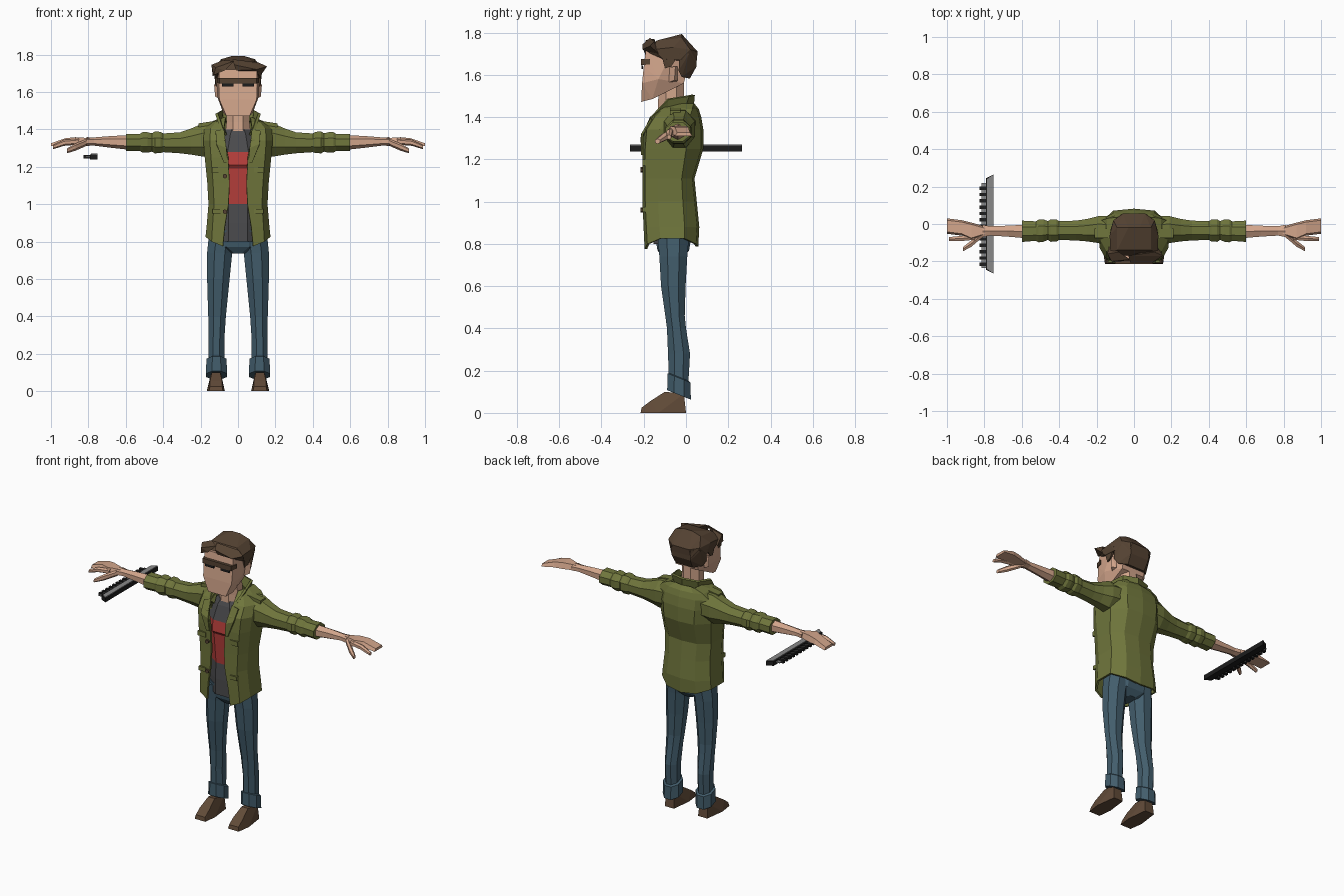
import bpy
import bmesh
import math
from mathutils import Vector

if "Cube" in bpy.data.objects:
    bpy.data.objects.remove(bpy.data.objects["Cube"], do_unlink=True)


def make_material(name, red, green, blue):
    mat = bpy.data.materials.new(name)
    mat.use_nodes = True
    mat.diffuse_color = (red, green, blue, 1)
    mat.node_tree.nodes["Principled BSDF"].inputs["Base Color"].default_value = (red, green, blue, 1)
    return mat


OLIVE = make_material("olive jacket", .16, .18, .045)
DENIM = make_material("blue denim", .055, .11, .15)
SKIN = make_material("skin", .65, .38, .26)
HAIR = make_material("dark brown hair", .09, .055, .032)
LEATHER = make_material("brown leather", .12, .07, .04)
CHARCOAL = make_material("charcoal cloth", .07, .07, .075)
RED = make_material("red cloth", .48, .05, .045)
STEEL = make_material("grey steel", .25, .25, .25)
BLACK = make_material("black", .012, .012, .012)

X, Y, Z = Vector((1, 0, 0)), Vector((0, 1, 0)), Vector((0, 0, 1))


def finish(name, bm, mats, mirror=False, thickness=0):
    """Turn a bmesh into an object, optionally mirrored across x and thickened."""
    bmesh.ops.recalc_face_normals(bm, faces=bm.faces)
    mesh = bpy.data.meshes.new(name)
    bm.to_mesh(mesh)
    bm.free()
    for mat in mats:
        mesh.materials.append(mat)
    obj = bpy.data.objects.new(name, mesh)
    bpy.context.collection.objects.link(obj)
    if mirror:
        obj.modifiers.new("Mirror", "MIRROR").merge_threshold = .001
    if thickness:
        solid = obj.modifiers.new("Thickness", "SOLIDIFY")
        solid.thickness, solid.offset = thickness, 0
    return obj


def loft(name, rings, *mats, closed=True, mirror=False, thickness=0, rule=None):
    """Skin a row of matching rings; closed rings get end caps."""
    bm = bmesh.new()
    rows = [[bm.verts.new(p) for p in ring] for ring in rings]
    count = len(rows[0])
    for low, high in zip(rows, rows[1:]):
        for i in range(count if closed else count - 1):
            j = (i + 1) % count
            bm.faces.new((low[i], low[j], high[j], high[i]))
    if closed:
        bm.faces.new(rows[0])
        bm.faces.new(rows[-1])
    if rule:
        for face in bm.faces:
            face.material_index = rule(face.calc_center_median())
    return finish(name, bm, mats, mirror, thickness)


def hull(name, points, mat, mirror=False, symmetric=False):
    """Faceted solid around a few corner points."""
    bm = bmesh.new()
    for x, y, z in points:
        bm.verts.new((x, y, z))
        if symmetric and x:
            bm.verts.new((-x, y, z))
    result = bmesh.ops.convex_hull(bm, input=bm.verts)
    loose = [v for v in set(result["geom_interior"] + result["geom_unused"])
             if isinstance(v, bmesh.types.BMVert)]
    bmesh.ops.delete(bm, geom=loose, context="VERTS")
    bmesh.ops.dissolve_limit(bm, angle_limit=.02, verts=bm.verts, edges=bm.edges)
    return finish(name, bm, [mat], mirror)


def block(name, low, high, mat, mirror=False):
    return hull(name, [(x, y, z) for x in (low[0], high[0])
                       for y in (low[1], high[1]) for z in (low[2], high[2])], mat, mirror)


def oval(center, u, v, ru, rv, sides=8):
    """Flat-sided oval ring whose flats reach the given radii."""
    grow = 1 / math.cos(math.pi / sides)
    angles = [(i + .5) * math.tau / sides for i in range(sides)]
    return [Vector(center) + u * (ru * grow * math.cos(a)) + v * (rv * grow * math.sin(a))
            for a in angles]


# Shoes
hull("shoe", [(x, y, z) for y, z, inner, outer in
              ((0, 0, .085, .15), (-.01, .09, .09, .145), (-.1, .1, .095, .14), (-.17, .055, .085, .15),
               (-.21, .025, .085, .15), (-.215, 0, .08, .155), (-.13, 0, .07, .167))
              for x in (inner, outer)], LEATHER, mirror=True)

# Jeans: legs, rolled cuffs and hips
leg = [(.12, .115, -.035, .042, .045), (.28, .115, -.033, .042, .052), (.4, .112, -.045, .047, .045),
       (.46, .11, -.052, .051, .046), (.6, .105, -.06, .06, .058), (.74, .098, -.06, .067, .066),
       (.84, .085, -.06, .07, .075)]
loft("jeans_leg", [oval((x, y, z), X, Y, rx, ry) for z, x, y, rx, ry in leg], DENIM, mirror=True)
tilt = Y - Z * .4
loft("jeans_cuff", [oval((.115, -.033, z), X, tilt, r, r) for z, r in
                    ((.085, .056), (.165, .054), (.17, .046))], DENIM, mirror=True)
loft("jeans_hips", [oval((0, -.06, z), X, Y, rx, ry) for z, rx, ry in
                    ((.735, .04, .05), (.77, .14, .075), (.86, .145, .09))], DENIM)

# Shirt with a red chest panel
shirt = [(.8, .125, -.155), (.9, .125, -.155), (1, .12, -.15), (1.19, .13, -.165), (1.21, .135, -.18),
         (1.28, .135, -.172), (1.37, .1, -.145), (1.4, .08, -.13)]
loft("shirt", [oval((0, front / 2 + .01, z), X, Y, rx, .01 - front / 2) for z, rx, front in shirt],
     CHARCOAL, RED, rule=lambda c: int(1 < c.z < 1.28))


# Open jacket: half an outline per height, mirrored
def jacket_ring(z, opening, front, side, back, drop=0):
    mid = (front + back) / 2
    return [(opening, front, z - drop), (side * .82, front + .012, z), (side, front + .07, z + drop),
            (side, mid + .06, z + drop), (side * .6, back - .01, z), (0, back, z - drop / 2)]


jacket = [(.8, .08, -.19, .168, .052, .025), (.88, .07, -.195, .162, .057), (1, .05, -.2, .152, .045),
          (1.11, .045, -.2, .158, .034), (1.25, .052, -.2, .172, .076), (1.34, .07, -.193, .18, .076),
          (1.4, .075, -.155, .175, .066), (1.435, .07, -.12, .14, .055), (1.46, .065, -.09, .085, .035)]
loft("jacket_body", [jacket_ring(*row) for row in jacket], OLIVE,
     closed=False, mirror=True, thickness=.012)

# Collar, lapels, shoulder tabs, pockets and buttons
loft("collar", [[(.065, -.15, 1.37), (.085, -.09, 1.42), (.08, -.01, 1.44), (0, .03, 1.45)],
                [(.085, -.17, 1.395), (.115, -.085, 1.485), (.09, .01, 1.5), (0, .035, 1.505)]],
     OLIVE, closed=False, mirror=True, thickness=.014)
loft("lapel", [[(.055, -.207, 1.22), (.075, -.208, 1.22)], [(.062, -.21, 1.3), (.115, -.207, 1.32)],
               [(.075, -.165, 1.4), (.12, -.165, 1.39)]],
     OLIVE, closed=False, mirror=True, thickness=.01)
hull("shoulder_tab", [(x, y, z) for x, top in ((.11, 1.447), (.21, 1.432))
                      for y in (-.075, -.025) for z in (top, top - .02)], OLIVE, mirror=True)
block("chest_pocket_flap", (.085, -.206, 1.17), (.14, -.18, 1.2), OLIVE, mirror=True)
block("hip_pocket_flap", (.085, -.206, .95), (.135, -.18, .975), OLIVE, mirror=True)
for number, z in enumerate((.96, 1.15)):
    loft("jacket_button_" + str(number), [oval((-.07, y, z), X, Z, .011, .011, 6)
                                          for y in (-.215, -.2)], HAIR)

# Sleeves with bunched folds
sleeve = [(.1, -.04, 1.35, .085, .085), (.19, -.03, 1.343, .072, .088), (.25, -.033, 1.335, .06, .07),
          (.31, -.035, 1.328, .053, .056), (.4, -.035, 1.328, .05, .05), (.415, -.035, 1.33, .059, .057),
          (.445, -.035, 1.33, .06, .058), (.46, -.035, 1.33, .05, .049), (.485, -.035, 1.33, .06, .055),
          (.51, -.037, 1.33, .061, .055), (.525, -.038, 1.33, .052, .045), (.6, -.039, 1.33, .057, .046)]
loft("jacket_sleeve", [oval((x, y, z), Y, Z, ry, rz) for x, y, z, ry, rz in sleeve], OLIVE, mirror=True)

# Forearms, hands, index fingers and thumbs
arm = [(.58, -.04, 1.33, .036, .034), (.68, -.038, 1.333, .029, .027), (.77, -.037, 1.335, .025, .019),
       (.81, -.037, 1.335, .033, .02)]
loft("forearm", [oval((x, y, z), Y, Z, ry, rz, 6) for x, y, z, ry, rz in arm], SKIN, mirror=True)
hand = [(.79, -.06, -.015, 1.338, .03), (.87, -.085, .008, 1.34, .036),
        (.92, -.062, .02, 1.338, .03), (1, -.052, .03, 1.318, .016)]
loft("hand", [[(x, front, z - t / 2), (x, back, z - t / 2), (x, back - .01, z + t / 2),
               (x, front + .01, z + t / 2)] for x, front, back, z, t in hand], SKIN, mirror=True)
loft("index_finger", [oval((x, y, z), Y, Z, r, r, 6) for x, y, z, r in
                      ((.85, -.07, 1.335, .014), (.93, -.078, 1.328, .014), (.99, -.08, 1.305, .01))],
     SKIN, mirror=True)
loft("thumb", [oval((x, y, z), Y, Z, r, r, 6) for x, y, z, r in
               ((.81, -.055, 1.33, .016), (.87, -.105, 1.305, .017), (.915, -.135, 1.285, .011))],
     SKIN, mirror=True)

# Neck, head and ears
loft("neck", [oval((0, y, z), X, Y, r, r) for y, z, r in
              ((-.065, 1.36, .07), (-.07, 1.44, .062), (-.07, 1.58, .06))], SKIN)
hull("head", [(.062, -.212, 1.472), (.078, -.16, 1.485), (.075, -.08, 1.525), (.1, -.208, 1.56),
              (.102, -.2, 1.64), (.1, -.19, 1.72), (.113, -.13, 1.58), (.113, -.09, 1.66),
              (.08, -.01, 1.56), (.08, .02, 1.7)], SKIN, symmetric=True)
hull("ear", [(.1, -.08, 1.565), (.1, -.085, 1.635), (.128, -.05, 1.64), (.122, -.055, 1.575),
             (.1, -.04, 1.57), (.1, -.04, 1.64)], SKIN, mirror=True)

# Brows and eyes
hull("brow", [(0, -.213, 1.645), (0, -.213, 1.668), (.1, -.214, 1.645), (.1, -.214, 1.675),
              (.112, -.17, 1.65), (.112, -.17, 1.675), (0, -.18, 1.66)], HAIR, symmetric=True)
block("eye", (.025, -.211, 1.628), (.085, -.203, 1.644), BLACK, mirror=True)

# Hair: crown, back, sideburns and swept fringe
hull("hair_crown", [(.03, -.02, 1.793), (.09, -.02, 1.775), (.09, -.14, 1.762), (.13, -.06, 1.73),
                    (.128, -.155, 1.72), (.1, -.178, 1.705), (.125, -.03, 1.67), (.125, -.11, 1.675),
                    (.06, .055, 1.71), (.11, .02, 1.72), (.07, .05, 1.66)], HAIR, symmetric=True)
hull("hair_back", [(.07, .052, 1.71), (.065, .05, 1.64), (.06, .018, 1.582), (.11, .015, 1.7),
                   (.105, -.02, 1.59), (.124, -.03, 1.7), (.12, -.035, 1.62)], HAIR, symmetric=True)
hull("sideburn", [(.1, -.115, 1.69), (.124, -.115, 1.69), (.118, -.1, 1.63), (.1, -.1, 1.63),
                  (.122, -.07, 1.64), (.1, -.03, 1.7), (.126, -.03, 1.7)], HAIR, mirror=True)
hull("fringe_left", [(-.03, -.17, 1.775), (-.02, -.205, 1.745), (-.01, -.195, 1.715), (.1, -.205, 1.72),
                     (.155, -.17, 1.737), (.11, -.15, 1.757), (.13, -.13, 1.7), (.09, -.17, 1.7)], HAIR)
hull("fringe_right", [(-.02, -.19, 1.765), (-.07, -.2, 1.715), (-.13, -.19, 1.69), (-.142, -.16, 1.745),
                      (-.135, -.12, 1.685), (-.08, -.15, 1.77), (-.12, -.2, 1.73)], HAIR)

# Toothed metal bar beside the right hand
hull("bar_core", [(x, y, z) for x, end in ((-.79, .245), (-.75, .265))
                  for y in (-end, end) for z in (1.238, 1.265)], BLACK)
hull("bar_plate", [(x, y, z) for x, end in ((-.785, .24), (-.752, .265))
                   for y in (-end, end) for z in (1.264, 1.27)], STEEL)
block("bar_blade", (-.815, -.235, 1.25), (-.78, .22, 1.258), STEEL)
for i in range(13):
    y = -.225 + i * .034
    block("bar_tooth_" + str(i), (-.827, y, 1.245), (-.788, y + .018, 1.264), BLACK)
